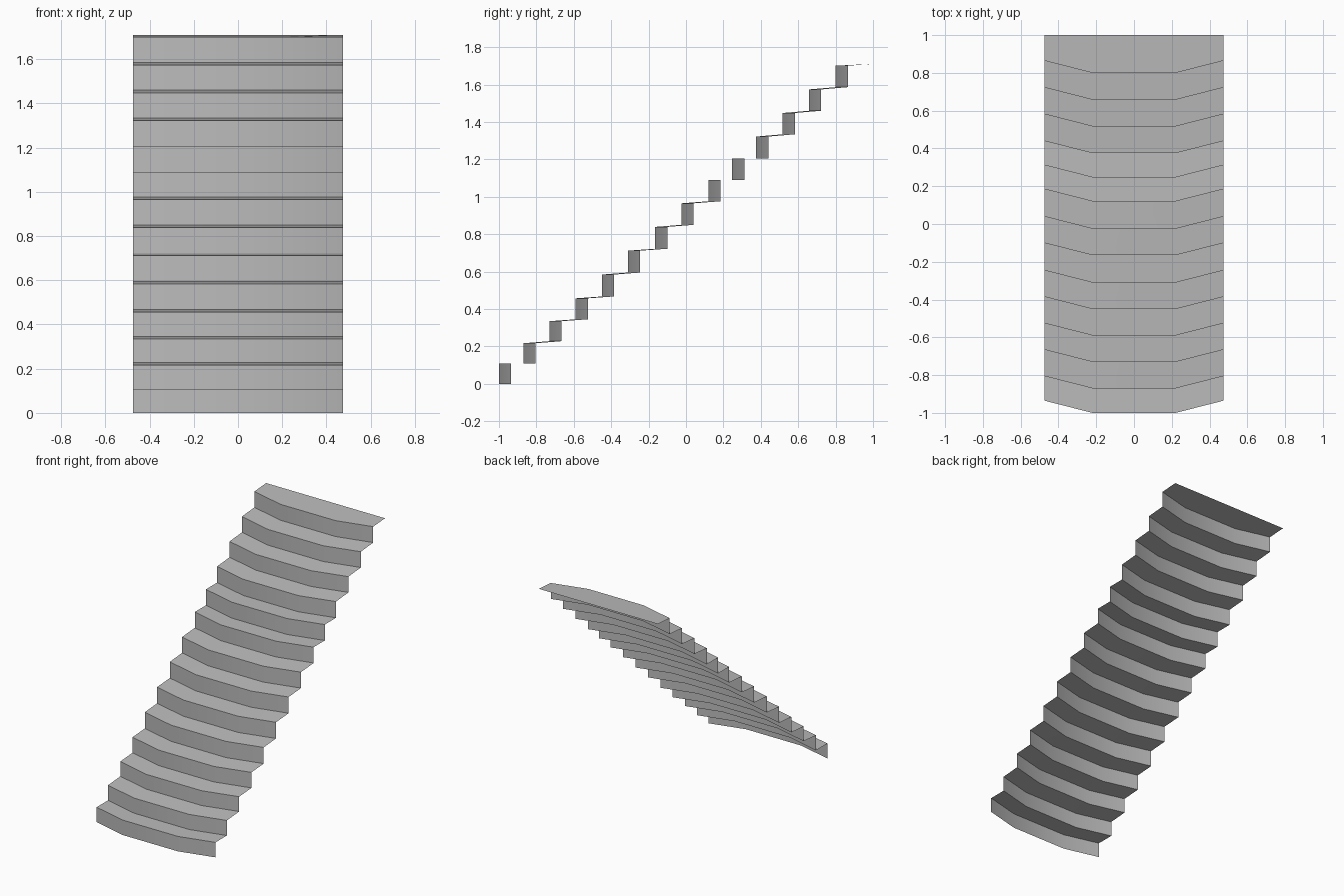
import bpy
import math

cube = bpy.data.objects.get("Cube")
if cube:
    bpy.data.objects.remove(cube, do_unlink=True)

HALF_WIDTH, HALF_FLAT, BOW = 0.475, 0.22, 0.065

# Front position of each riser, then its bottom and top heights
FRONTS = [-1, -0.87, -0.73, -0.59, -0.45, -0.31, -0.165,
          -0.025, 0.12, 0.247, 0.375, 0.517, 0.658, 0.8]
BOTTOMS = [0, 0.108, 0.228, 0.345, 0.467, 0.595, 0.722,
           0.85, 0.976, 1.09, 1.205, 1.334, 1.46, 1.586]
TOPS = [0.108, 0.217, 0.335, 0.457, 0.584, 0.712, 0.839,
        0.965, 1.09, 1.205, 1.322, 1.448, 1.574, 1.701]

stone = bpy.data.materials.new("stone_grey")
stone.use_nodes = True
stone.diffuse_color = (0.5, 0.5, 0.5, 1)
stone.node_tree.nodes["Principled BSDF"].inputs["Base Color"].default_value = (0.5, 0.5, 0.5, 1)


def edge_line(y, z, bow=BOW):
    """Bowed step edge: flat in the middle, swept back at both ends."""
    return [(-HALF_WIDTH, y + bow, z), (-HALF_FLAT, y, z),
            (HALF_FLAT, y, z), (HALF_WIDTH, y + bow, z)]


def strips(name, pairs):
    """Sheet object made of a strip of faces between each pair of lines."""
    verts, faces = [], []
    for lower, upper in pairs:
        n = len(verts)
        verts += lower + upper
        faces += [(n + i, n + i + 1, n + i + 5, n + i + 4) for i in range(3)]
    mesh = bpy.data.meshes.new(name)
    mesh.from_pydata(verts, [], faces)
    mesh.materials.append(stone)
    obj = bpy.data.objects.new(name, mesh)
    bpy.context.collection.objects.link(obj)
    bpy.ops.object.select_all(action='DESELECT')
    obj.select_set(True)
    bpy.context.view_layer.objects.active = obj
    bpy.ops.object.shade_smooth_by_angle(angle=math.radians(30))


bottom_lines = [edge_line(y, z) for y, z in zip(FRONTS, BOTTOMS)]
top_lines = [edge_line(y, z) for y, z in zip(FRONTS, TOPS)]
landing_back = edge_line(1, 1.71, bow=0)

# Upright faces, then the treads ending in a straight-backed landing
strips("stair_risers", zip(bottom_lines, top_lines))
strips("stair_treads", zip(top_lines, bottom_lines[1:] + [landing_back]))
